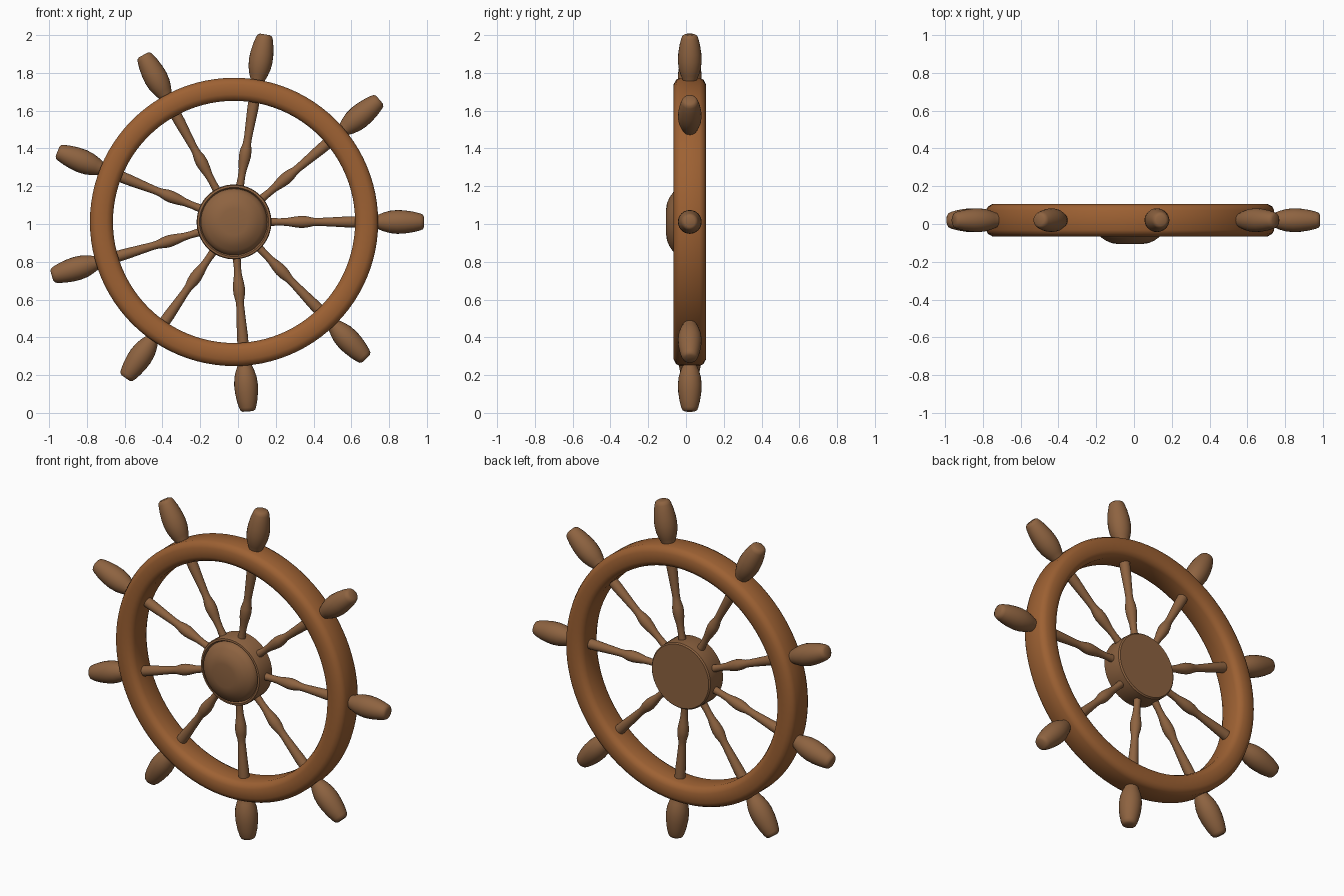
import bpy, math
from mathutils import Matrix

if "Cube" in bpy.data.objects:
    bpy.data.objects.remove(bpy.data.objects["Cube"])

CX, CY, CZ = -0.021, 0.02, 1.011      # wheel centre


def material(name, col):
    m = bpy.data.materials.new(name)
    m.diffuse_color = (*col, 1)
    m.use_nodes = True
    m.node_tree.nodes["Principled BSDF"].inputs["Base Color"].default_value = m.diffuse_color
    return m


RIM_WOOD = material("rim_wood", (0.34, 0.12, 0.033))
SPOKE_WOOD = material("spoke_wood", (0.27, 0.125, 0.052))


def lathe(name, profile, segs, mat, matrix, closed=False, angle=60):
    """Turn (radius, height) points about local z, then place with matrix."""
    n = len(profile)
    verts, faces = [], []
    for i in range(segs):
        a = 2 * math.pi * i / segs
        verts += [(r * math.cos(a), r * math.sin(a), h) for r, h in profile]
    for i in range(segs):
        j = (i + 1) % segs
        for k in range(n if closed else n - 1):
            l = (k + 1) % n
            faces.append((i * n + k, j * n + k, j * n + l, i * n + l))
    if not closed:                     # flat end caps
        faces.append([i * n for i in reversed(range(segs))])
        faces.append([i * n + n - 1 for i in range(segs)])
    me = bpy.data.meshes.new(name)
    me.from_pydata(verts, [], faces)
    me.materials.append(mat)
    ob = bpy.data.objects.new(name, me)
    bpy.context.collection.objects.link(ob)
    ob.matrix_world = matrix
    bpy.ops.object.select_all(action='DESELECT')
    ob.select_set(True)
    bpy.context.view_layer.objects.active = ob
    bpy.ops.object.shade_smooth_by_angle(angle=math.radians(angle))
    return ob


centre = Matrix.Translation((CX, CY, CZ))
facing_front = centre @ Matrix.Rotation(math.pi / 2, 4, 'X')   # local z -> -y

# Rim: closed ring with chamfered section
R = 0.702
section = [(0.061, -0.052), (0.061, 0.052), (0.050, 0.073), (0.027, 0.085),
           (-0.027, 0.085), (-0.050, 0.073), (-0.061, 0.052),
           (-0.061, -0.052), (-0.050, -0.073), (-0.027, -0.085),
           (0.027, -0.085), (0.050, -0.073)]
lathe("rim", [(R + r, h) for r, h in section], 96, RIM_WOOD, facing_front, True)

# Hub: drum with grooved lip and domed boss in front
hub = [(0.188, -0.063), (0.195, -0.056), (0.198, 0.055), (0.194, 0.064),
       (0.183, 0.066), (0.176, 0.055), (0.173, 0.065), (0.167, 0.080),
       (0.150, 0.093), (0.128, 0.108), (0.098, 0.121), (0.070, 0.125)]
lathe("hub", hub, 64, SPOKE_WOOD, facing_front, angle=40)

# Turned spokes and handles, profiles run outward from the wheel centre
spoke = [(0.022, 0.15), (0.021, 0.20), (0.019, 0.24), (0.021, 0.28),
         (0.028, 0.32), (0.032, 0.355), (0.030, 0.385), (0.022, 0.42),
         (0.021, 0.45), (0.025, 0.53), (0.029, 0.60), (0.030, 0.68)]
handle = [(0.032, 0.735), (0.036, 0.758), (0.049, 0.79), (0.059, 0.825),
          (0.063, 0.865), (0.061, 0.905), (0.054, 0.95), (0.045, 0.985),
          (0.039, 0.999), (0.027, 1.006)]
angles = [0, 40, 80.6, 118.5, 158.2, 196.5, 235.2, 274.2, 314]
for i, a in enumerate(angles, 1):
    place = centre @ Matrix.Rotation(math.radians(90 - a), 4, 'Y')
    lathe(f"spoke_{i}", spoke, 20, SPOKE_WOOD, place)
    lathe(f"handle_{i}", handle, 24, SPOKE_WOOD, place)
